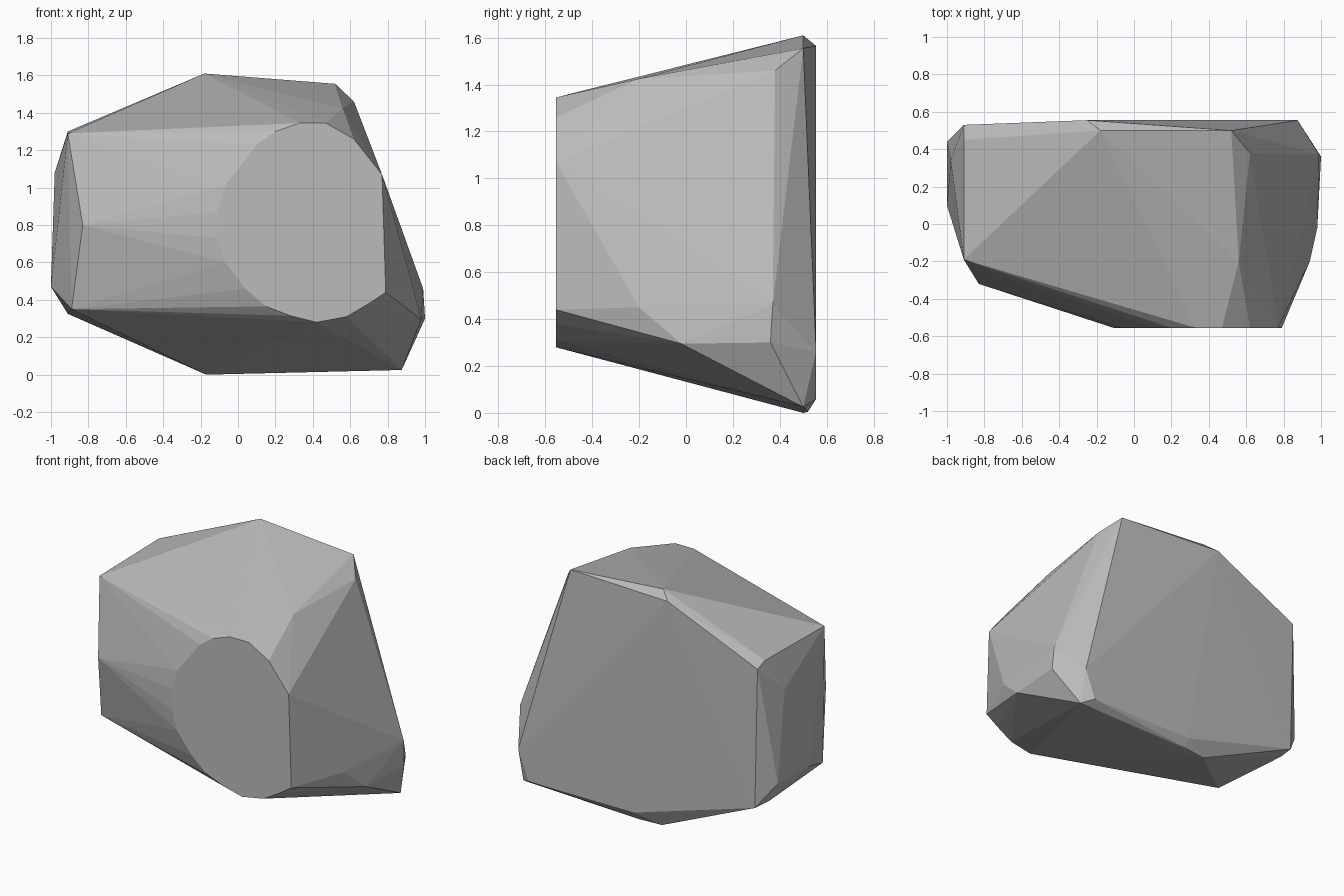
import bpy
import bmesh

FRONT_Y = -.555
BACK_Y = .555

# Outline of the flat, rounded front facet (x, z)
front_rim = [
    (.2, 1.3), (.33, 1.345), (.47, 1.345), (.62, 1.26), (.77, 1.07),
    (.79, .44), (.7, .38), (.58, .31), (.42, .28), (.28, .315),
    (.15, .365), (.04, .46), (-.07, .6), (-.11, .73), (-.11, .87),
    (-.07, 1.01), (.1, 1.23),
]

# Corners of the flat back facet (x, z)
back_rim = [
    (-.25, 1.565), (.875, .26), (.8, .06), (0, .06),
]

# Chipped corners along each side (x, y, z)
top_corners = [
    (-.18, .5, 1.61), (.52, .5, 1.555), (.62, .38, 1.46), (.56, -.2, 1.425),
]
base_corners = [
    (-.17, .5, 0), (0, .52, .005), (.875, .5, .025),
]
left_corners = [
    (.99, .37, .46), (1, .36, .3), (.98, -.02, .295), (.94, -.2, .45),
]
right_corners = [
    (-.91, -.19, 1.29), (-.91, .45, 1.3), (-.91, .53, 1.27),
    (-.98, .34, 1.08), (-1, .44, .48), (-1, .1, .47),
    (-.89, .53, .32), (-.91, .41, .325), (-.89, -.2, .35),
    (-.83, -.32, .8),
]


def make_material(name, colour):
    material = bpy.data.materials.new(name)
    material.use_nodes = True
    material.diffuse_color = colour
    shader = material.node_tree.nodes["Principled BSDF"]
    shader.inputs["Base Color"].default_value = colour
    return material


def at_depth(outline, depth):
    """Place a flat outline upright at the given depth."""
    return [(x, depth, z) for x, z in outline]


def hull_object(name, corners, material):
    """Wrap a faceted convex skin around the corners."""
    bm = bmesh.new()
    for corner in corners:
        bm.verts.new(corner)
    hull = bmesh.ops.convex_hull(bm, input=bm.verts)
    unused = set(hull["geom_interior"]) | set(hull["geom_unused"])
    loose = [item for item in unused if isinstance(item, bmesh.types.BMVert)]
    bmesh.ops.delete(bm, geom=loose, context="VERTS")
    bmesh.ops.recalc_face_normals(bm, faces=bm.faces)
    mesh = bpy.data.meshes.new(name)
    bm.to_mesh(mesh)
    bm.free()
    mesh.materials.append(material)
    obj = bpy.data.objects.new(name, mesh)
    bpy.context.collection.objects.link(obj)
    return obj


default_cube = bpy.data.objects.get("Cube")
if default_cube:
    bpy.data.objects.remove(default_cube, do_unlink=True)

# Faceted boulder
stone_grey = make_material("stone grey", (.5, .5, .5, 1))
boulder_corners = (
    at_depth(front_rim, FRONT_Y) + at_depth(back_rim, BACK_Y)
    + top_corners + base_corners + left_corners + right_corners
)
hull_object("boulder", boulder_corners, stone_grey)
